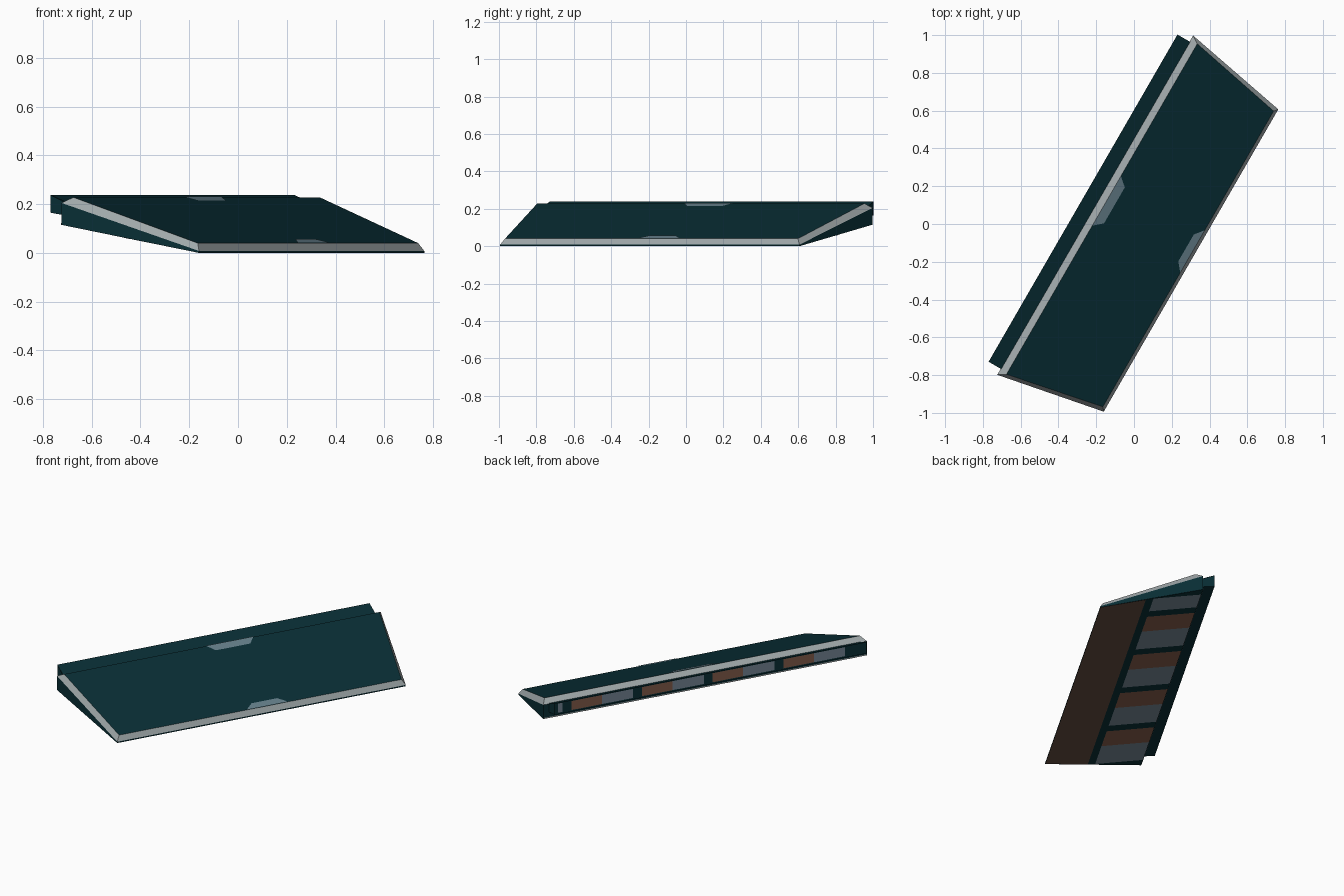
import bpy, math
from mathutils import Vector, Matrix

if "Cube" in bpy.data.objects:
    bpy.data.objects.remove(bpy.data.objects["Cube"])

# Flat colours
def material(name, rgb):
    m = bpy.data.materials.new(name)
    m.diffuse_color = (*rgb, 1)
    m.use_nodes = True
    m.node_tree.nodes["Principled BSDF"].inputs["Base Color"].default_value = m.diffuse_color
    return m

TEAL = material("dark teal", (0.0025, 0.027, 0.035))
GREY = material("light grey trim", (0.35, 0.39, 0.40))
BLUE = material("blue grey", (0.13, 0.21, 0.255))
SLATE = material("slate", (0.18, 0.24, 0.30))
BROWN = material("brown", (0.23, 0.11, 0.07))
DARK_BROWN = material("dark brown", (0.12, 0.07, 0.05))

# Local frame: s along the length, t from low front to high back, turned 60 degrees
PLACE = Matrix.Rotation(math.radians(60), 4, 'Z') @ Matrix.Translation((-0.0165, 0, 0))
UP, DOWN = (0, 0, 1), (0, 0, -1)
FRONT, BACK = (0, -1, 0), (0, 1, 0)
LEFT, RIGHT = (-1, 0, 0), (1, 0, 0)

def sheets(name, faces):
    """One object from (points, material, facing) faces, each turned to its facing side."""
    verts, polys, mats = [], [], []
    for pts, mat, facing in faces:
        p = [Vector(q) for q in pts]
        n = (p[2] - p[0]).cross(p[3] - p[1])
        if n.dot(Vector(facing)) < 0:
            p.reverse()
        polys.append(list(range(len(verts), len(verts) + 4)))
        verts += p
        if mat not in mats:
            mats.append(mat)
    me = bpy.data.meshes.new(name)
    me.from_pydata([PLACE @ v for v in verts], [], polys)
    for m in mats:
        me.materials.append(m)
    for poly, (_, mat, _) in zip(me.polygons, faces):
        poly.material_index = mats.index(mat)
    ob = bpy.data.objects.new(name, me)
    bpy.context.collection.objects.link(ob)

def ring(hf, tf, zf, hb, tb, zb):
    return [(-hf, tf, zf), (hf, tf, zf), (hb, tb, zb), (-hb, tb, zb)]

def low(t):      # underside height
    return 0.115 * (t + 0.355) / 0.583

def half(t):     # half length of the body
    return 0.922 + 0.115 * (t + 0.355) / 0.583

# Body rings
base = ring(0.924, -0.358, 0.0, 1.037, 0.228, 0.115)
lip = ring(0.924, -0.358, 0.008, 1.037, 0.228, 0.205)
top = ring(0.904, -0.341, 0.04, 1.010, 0.187, 0.228)
sides = [FRONT, RIGHT, BACK, LEFT]

def band(a, b, mat, which):
    return [([a[i], a[(i + 1) % 4], b[(i + 1) % 4], b[i]], mat, sides[i]) for i in which]

sheets("sloped_panel", [(top, TEAL, UP)])
sheets("bevel_trim", band(lip, top, GREY, range(4)))
sheets("side_walls", band(base, lip, TEAL, range(4)))

# Underside: brown front, teal back
T0, TB = -0.098, 0.228
sheets("underside", [
    (ring(0.924, -0.358, 0, half(T0), T0, low(T0)), DARK_BROWN, DOWN),
    (ring(half(T0), T0, low(T0), half(TB), TB, low(TB)), TEAL, DOWN)])

# Trapezoid plates lying on the panel
def plate(name, edge, inner, w_edge, w_inner, mid):
    z = lambda t: 0.04 + 0.188 * (t + 0.341) / 0.528 + 0.003
    sheets(name, [([(mid - w_edge, edge, z(edge)), (mid + w_edge, edge, z(edge)),
                    (mid + w_inner, inner, z(inner)), (mid - w_inner, inner, z(inner))], BLUE, UP)])

plate("back_plate", 0.187, 0.139, 0.152, 0.11, 0.05)
plate("front_plate", -0.341, -0.302, 0.13, 0.082, 0.045)

# Paired slate and brown plates under the body
PERIOD, TA, TE = 0.45, -0.055, 0.225
under = []
for k in range(5):
    s = -0.97 + PERIOD * k
    for a, b, mat in ((s, s + 0.21, SLATE), (s + 0.21, s + 0.385, BROWN)):
        if a < 0.98:
            b = min(b, 0.98)
            under.append(([(a, TA, low(TA) - 0.002), (b, TA, low(TA) - 0.002),
                           (b, TE, low(TE) - 0.002), (a, TE, low(TE) - 0.002)], mat, DOWN))
sheets("underside_plates", under)

# Thin grey line along the lower back edge
sheets("back_edge_trim", [([(-1.037, TB + 0.001, 0.115), (1.037, TB + 0.001, 0.115),
                            (1.037, TB + 0.001, 0.122), (-1.037, TB + 0.001, 0.122)], GREY, BACK)])

# Rear strip: back wall, floor, cover and ends
g, TG = 1.0, 0.302
strip = [
    ([(-g, TG, 0.165), (g, TG, 0.165), (g, TG, 0.238), (-g, TG, 0.238)], TEAL, BACK),
    (ring(g, TB, 0.153, g, TG, 0.165), TEAL, DOWN),
    (ring(g, 0.215, 0.203, g, TG, 0.238), TEAL, UP)]
for k, facing in ((-1, LEFT), (1, RIGHT)):
    strip.append(([(k * g, TB, 0.153), (k * g, TG, 0.165),
                   (k * g, TG, 0.238), (k * g, TB, 0.205)], TEAL, facing))
sheets("rear_strip", strip)

# Paired slate and brown plates on the back wall
back = []
for k in range(5):
    s = -0.86 + 0.4525 * k
    for a, b, mat in ((s, s + 0.2, SLATE), (s + 0.2, s + 0.395, BROWN)):
        if a < 0.98:
            b = min(b, 0.98)
            back.append(([(a, TG + 0.003, 0.176), (b, TG + 0.003, 0.176),
                          (b, TG + 0.003, 0.234), (a, TG + 0.003, 0.234)], mat, BACK))
sheets("back_plates", back)
